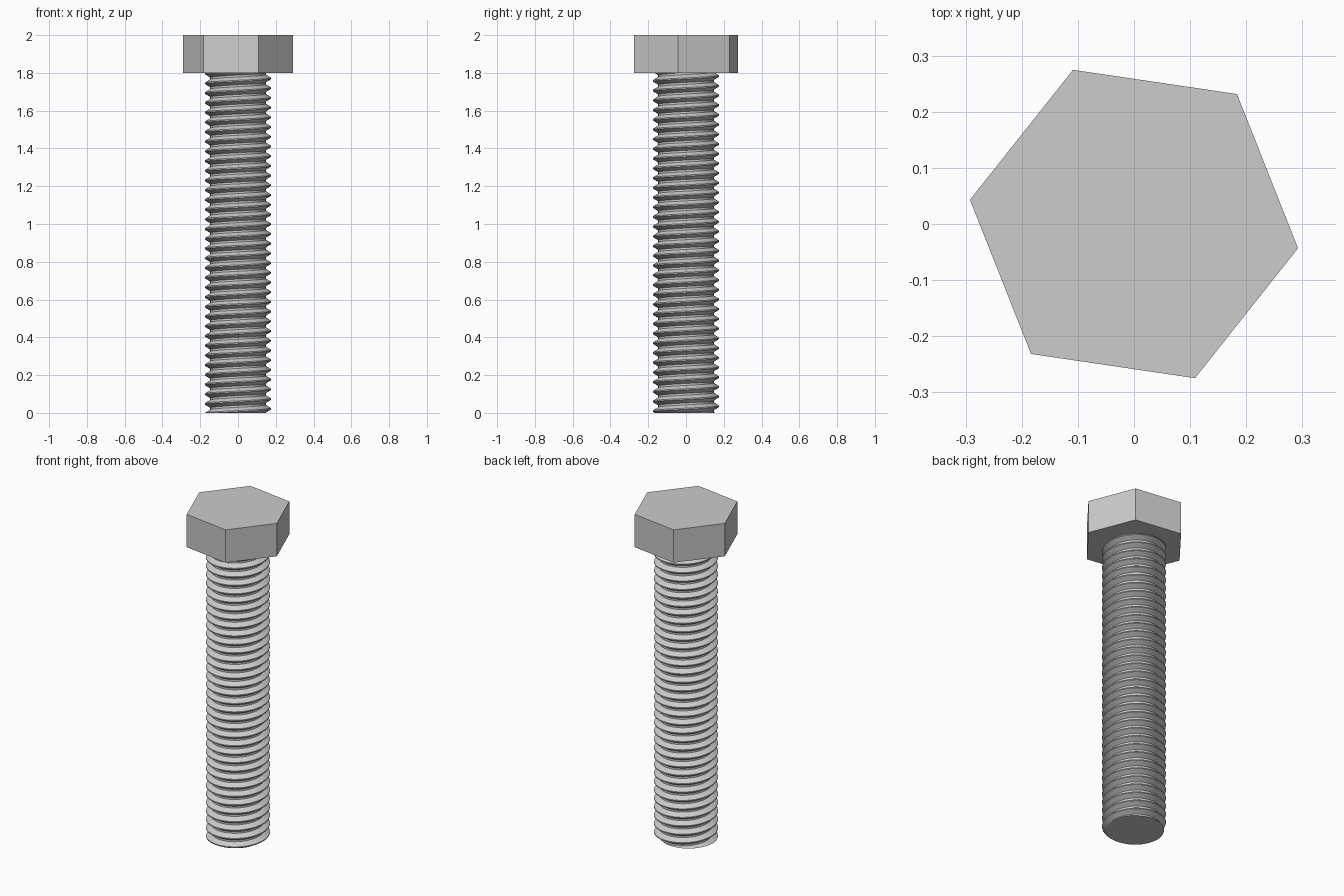
import bpy, bmesh, math

if "Cube" in bpy.data.objects:
    bpy.data.objects.remove(bpy.data.objects["Cube"])

steel = bpy.data.materials.new("plain_steel_grey")
steel.diffuse_color = (0.604, 0.604, 0.604, 1)
steel.use_nodes = True
steel.node_tree.nodes["Principled BSDF"].inputs["Base Color"].default_value = steel.diffuse_color

SHANK_TOP, TOP = 1.8, 2.0
PITCH = SHANK_TOP / 35
CREST, ROOT = 0.176, 0.147
SEGMENTS = 72


def add_object(name, bm):
    bmesh.ops.recalc_face_normals(bm, faces=bm.faces[:])
    mesh = bpy.data.meshes.new(name)
    bm.to_mesh(mesh)
    bm.free()
    mesh.materials.append(steel)
    obj = bpy.data.objects.new(name, mesh)
    bpy.context.collection.objects.link(obj)
    return obj


# Hexagonal head, turned slightly about the axis
bm = bmesh.new()
ring = [bm.verts.new((0.2955 * math.cos(a), 0.2955 * math.sin(a), SHANK_TOP))
        for a in (math.radians(-8.4 + 60 * i) for i in range(6))]
base = bm.faces.new(ring)
top = bmesh.ops.extrude_face_region(bm, geom=[base], use_keep_orig=True)["geom"]
bmesh.ops.translate(bm, vec=(0, 0, TOP - SHANK_TOP),
                    verts=[g for g in top if isinstance(g, bmesh.types.BMVert)])
add_object("hex_head", bm)

# Threaded shank: a right-hand helical sweep of one tooth profile
tooth = [(-0.06, CREST), (0.06, CREST), (0.40, ROOT), (0.60, ROOT)]
start = 0.022
profile = [(start + (turn + u) * PITCH, r)
           for turn in range(-3, 38) for u, r in tooth]
bm = bmesh.new()
columns = []
for i in range(SEGMENTS + 1):
    a = math.tau * i / SEGMENTS
    columns.append([bm.verts.new((r * math.cos(a), r * math.sin(a),
                                  z + PITCH * i / SEGMENTS)) for z, r in profile])
for c, d in zip(columns, columns[1:]):
    for j in range(len(profile) - 1):
        bm.faces.new((c[j], d[j], d[j + 1], c[j + 1]))
bmesh.ops.remove_doubles(bm, verts=bm.verts[:], dist=1e-5)

# Trim both ends flat and close them
for z, direction in ((0, -1), (SHANK_TOP, 1)):
    geom = bm.verts[:] + bm.edges[:] + bm.faces[:]
    bmesh.ops.bisect_plane(bm, geom=geom, dist=1e-6, plane_co=(0, 0, z),
                           plane_no=(0, 0, direction), clear_outer=True)
    rim = [e for e in bm.edges if e.is_boundary
           and all(abs(v.co.z - z) < 1e-4 for v in e.verts)]
    bmesh.ops.holes_fill(bm, edges=rim, sides=0)
shank = add_object("threaded_shank", bm)

bpy.ops.object.select_all(action='DESELECT')
shank.select_set(True)
bpy.context.view_layer.objects.active = shank
bpy.ops.object.shade_smooth_by_angle(angle=math.radians(25))
